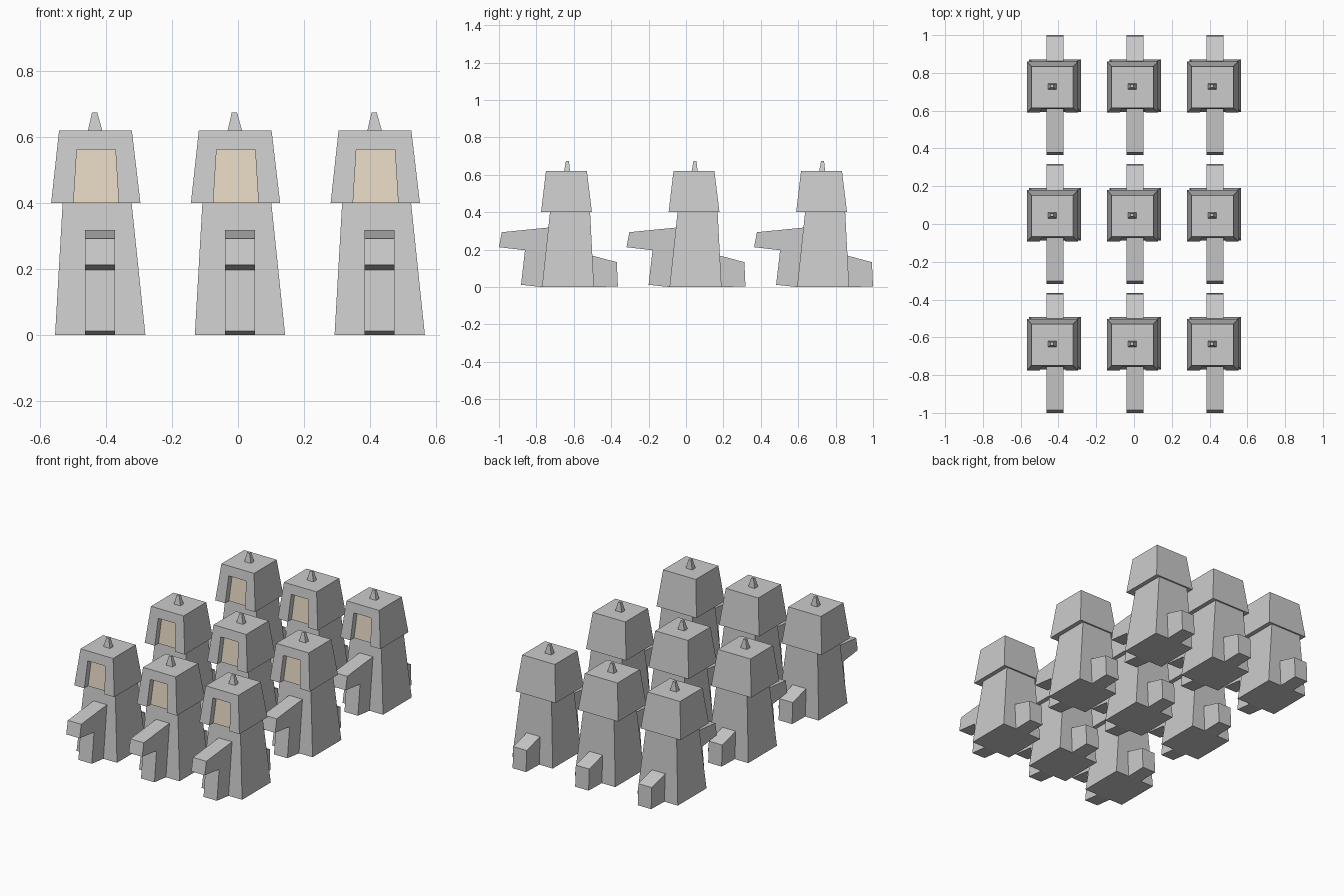
import bpy, bmesh

if "Cube" in bpy.data.objects:
    bpy.data.objects.remove(bpy.data.objects["Cube"])

STEP_X, STEP_Y = 0.424, 0.682


def make_mesh(name, verts, faces, mat=None):
    bm = bmesh.new()
    vs = [bm.verts.new(v) for v in verts]
    for f in faces:
        bm.faces.new([vs[i] for i in f])
    if len(faces) > 1:
        bmesh.ops.recalc_face_normals(bm, faces=bm.faces)
    me = bpy.data.meshes.new(name)
    bm.to_mesh(me)
    bm.free()
    if mat:
        me.materials.append(mat)
    return me


def loft(name, a, b):
    """Solid between two vertex loops of equal length."""
    n = len(a)
    faces = [list(range(n))[::-1], list(range(n, 2 * n))]
    faces += [(i, (i + 1) % n, n + (i + 1) % n, n + i) for i in range(n)]
    return make_mesh(name, a + b, faces)


def rect(x0, x1, y0, y1, z):
    return [(x0, y0, z), (x1, y0, z), (x1, y1, z), (x0, y1, z)]


def side_profile(name, pts, x0, x1):
    return loft(name, [(x0, y, z) for y, z in pts], [(x1, y, z) for y, z in pts])


cream = bpy.data.materials.new("cream")
cream.diffuse_color = (0.77, 0.68, 0.53, 1)
cream.use_nodes = True
cream.node_tree.nodes["Principled BSDF"].inputs["Base Color"].default_value = cream.diffuse_color

# tapered body and roof tip
body = loft("body", rect(-0.131, 0.143, -0.088, 0.19, 0),
            rect(-0.108, 0.101, -0.045, 0.169, 0.402))
tip = loft("roof_tip", rect(-0.032, 0.013, 0.03, 0.062, 0.618),
           rect(-0.019, -0.003, 0.04, 0.056, 0.675))

# front bar with its supporting leg, and rear foot
front_bar = side_profile("front_bar", [
    (-0.318, 0.213), (-0.303, 0.293), (-0.052, 0.318), (-0.03, 0.3),
    (-0.03, 0.02), (-0.088, 0), (-0.2, 0.012), (-0.179, 0.197)], -0.04, 0.051)
rear_foot = side_profile("rear_foot", [
    (0.15, 0.176), (0.312, 0.133), (0.318, 0.003), (0.19, 0), (0.15, 0.02)],
    -0.04, 0.051)

# tapered head with a window recess open at the bottom
Z0, ZW, Z1, DEPTH = 0.4, 0.563, 0.62, 0.036


def front_y(z):
    return -0.093 + 0.026 * (z - Z0) / (Z1 - Z0)


window = [(-0.075, Z0), (-0.065, ZW), (0.052, ZW), (0.062, Z0)]
outer = rect(-0.143, 0.128, front_y(Z0), 0.179, Z0) + rect(-0.119, 0.102, front_y(Z1), 0.152, Z1)
rim = [(x, front_y(z), z) for x, z in window]
inner = [(x, front_y(z) + DEPTH, z) for x, z in window]
head = make_mesh("head", outer + rim + inner, [
    (0, 8, 9, 10, 11, 1, 5, 4),            # front around the window
    (1, 2, 6, 5), (2, 3, 7, 6), (3, 0, 4, 7), (4, 5, 6, 7),
    (0, 3, 2, 1, 11, 15, 12, 8),           # underside
    (8, 12, 13, 9), (9, 13, 14, 10), (10, 14, 15, 11)])
panel = make_mesh("window_panel", inner, [(3, 2, 1, 0)], cream)

# three by three grid of towers
for ix in (-1, 0, 1):
    for iy in (-1, 0, 1):
        for me in (body, head, panel, tip, front_bar, rear_foot):
            ob = bpy.data.objects.new(me.name, me)
            ob.location = (ix * STEP_X, iy * STEP_Y, 0)
            bpy.context.collection.objects.link(ob)
